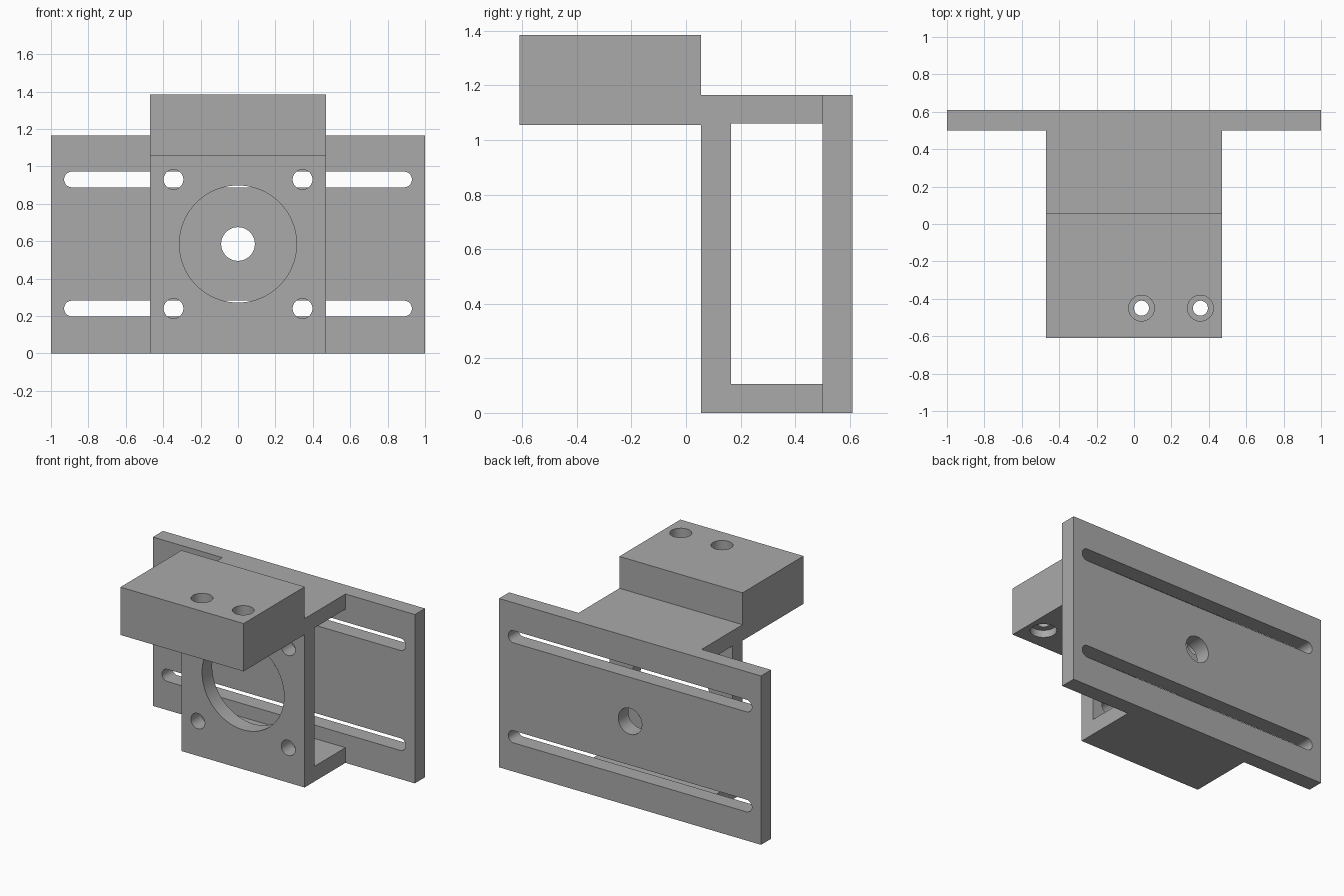
import bpy
from math import pi, cos, sin
from mathutils import Vector

cube = bpy.data.objects.get("Cube")
if cube:
    bpy.data.objects.remove(cube, do_unlink=True)

grey = bpy.data.materials.new("machined_grey")
grey.use_nodes = True
grey.diffuse_color = (0.4, 0.4, 0.4, 1)
grey.node_tree.nodes["Principled BSDF"].inputs["Base Color"].default_value = (0.4, 0.4, 0.4, 1)

AXES = {"X": lambda a, b, t: (t, a, b), "Y": lambda a, b, t: (a, t, b), "Z": lambda a, b, t: (a, b, t)}


def prism(name, outline, axis, start, end):
    """Extrude a closed 2D outline along an axis."""
    place, n = AXES[axis], len(outline)
    verts = [place(a, b, t) for t in (start, end) for a, b in outline]
    faces = [tuple(range(n)), tuple(range(2 * n - 1, n - 1, -1))]
    faces += [(i, i + n, (i + 1) % n + n, (i + 1) % n) for i in range(n)]
    mesh = bpy.data.meshes.new(name)
    mesh.from_pydata(verts, [], faces)
    # Turn the faces outward if the outline runs the other way round
    volume = 0
    for f in faces:
        p = [Vector(verts[i]) for i in f]
        volume += sum(p[0].dot(p[i].cross(p[i + 1])) for i in range(1, len(p) - 1))
    if volume < 0:
        mesh.flip_normals()
    mesh.materials.append(grey)
    obj = bpy.data.objects.new(name, mesh)
    bpy.context.collection.objects.link(obj)
    return obj


def rect(a0, a1, b0, b1):
    return [(a0, b0), (a1, b0), (a1, b1), (a0, b1)]


def capsule(a, b, r, half=0, n=48):
    """Circle, or a slot when half (distance to the end centres) is set."""
    pts = []
    for side in (0, 1):
        for i in range(n // 2 + (1 if half else 0)):
            t = -pi / 2 + side * pi + 2 * pi * i / n
            pts.append((a + (half, -half)[side] + r * cos(t), b + r * sin(t)))
    return pts


def combine(target, tool, operation="DIFFERENCE"):
    tool.hide_render = True
    mod = target.modifiers.new("bool", "BOOLEAN")
    mod.operation, mod.solver, mod.object = operation, "EXACT", tool
    bpy.ops.object.select_all(action="DESELECT")
    bpy.context.view_layer.objects.active = target
    target.select_set(True)
    bpy.ops.object.modifier_apply(modifier=mod.name)
    bpy.data.objects.remove(tool, do_unlink=True)


HALF, TOP, MID = 0.47, 1.165, 0.585
ROWS = (0.24, 0.93)

# Bracket body: side profile with the overhanging block
profile = [(0.055, 0), (0.56, 0), (0.56, TOP), (0.055, TOP), (0.055, 1.385),
           (-0.61, 1.385), (-0.61, 1.055), (0.055, 1.055)]
body = prism("motor_bracket", profile, "X", -HALF, HALF)
combine(body, prism("window", rect(0.165, 0.5, 0.105, 1.06), "X", -0.6, 0.6))

# Wide back plate
combine(body, prism("back_plate", rect(-1, 1, 0, TOP), "Y", 0.5, 0.61), "UNION")

# Slots and centre hole in the back plate
for z in ROWS:
    combine(body, prism("slot", capsule(0, z, 0.042, 0.888), "Y", 0.4, 0.7))
combine(body, prism("rear_hole", capsule(0, MID, 0.09), "Y", 0.4, 0.7))

# Large opening and screw holes in the front plate
combine(body, prism("front_opening", capsule(0, MID, 0.313, n=96), "Y", 0, 0.3))
for x in (-0.345, 0.345):
    for z in ROWS:
        combine(body, prism("screw_hole", capsule(x, z, 0.053), "Y", 0, 0.3))

# Counterbored vertical holes in the block
for x in (0.04, 0.355):
    for r, low, high in ((0.04, 0.9, 1.5), (0.069, 1.26, 1.5), (0.083, 0.9, 1.105)):
        combine(body, prism("bore", capsule(x, -0.45, r), "Z", low, high))

bpy.ops.object.shade_smooth_by_angle(angle=pi / 6)
